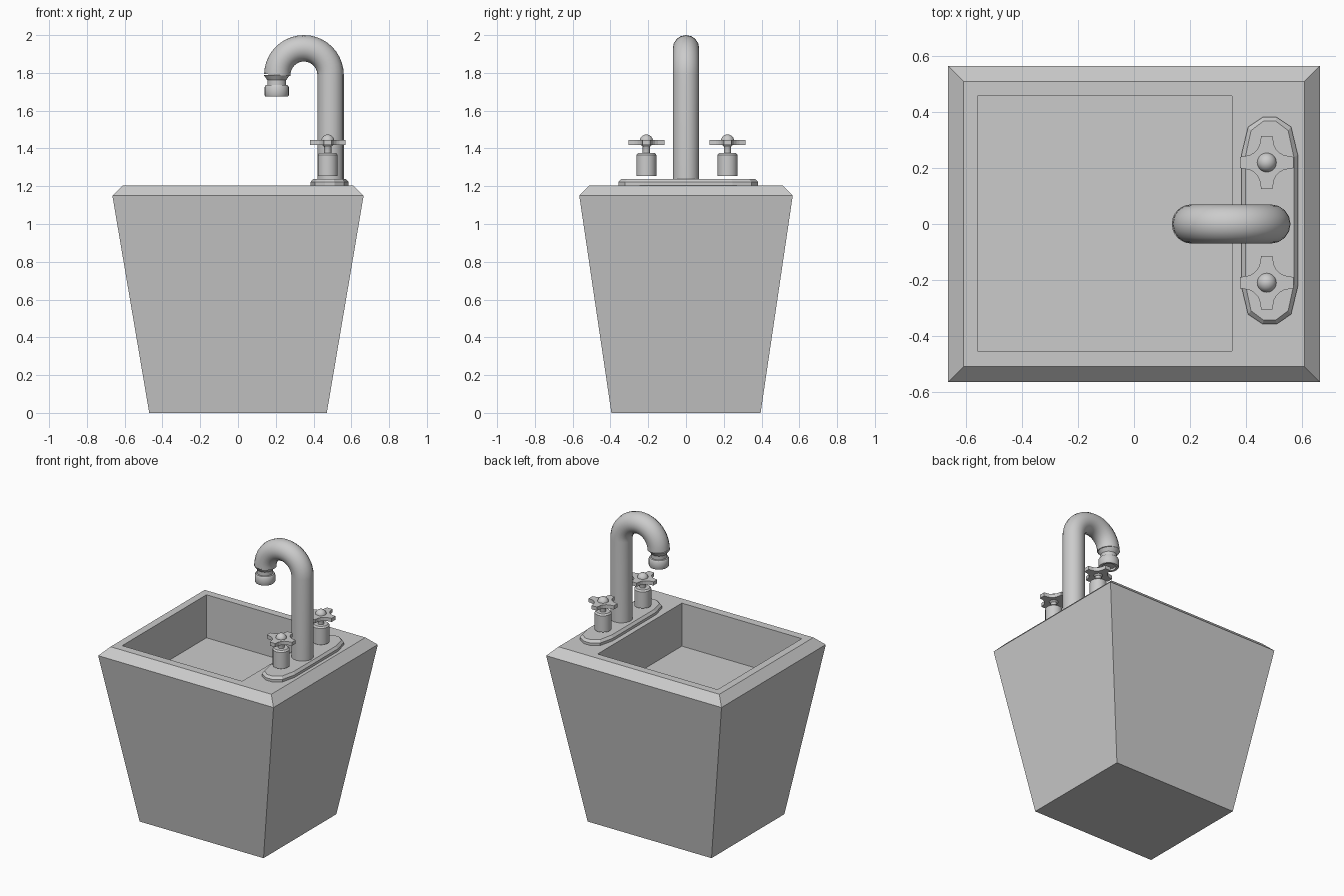
import bpy, bmesh, math

if "Cube" in bpy.data.objects:
    bpy.data.objects.remove(bpy.data.objects["Cube"])


def finish(name, bm, smooth=False):
    bmesh.ops.recalc_face_normals(bm, faces=bm.faces)
    mesh = bpy.data.meshes.new(name)
    bm.to_mesh(mesh)
    bm.free()
    obj = bpy.data.objects.new(name, mesh)
    bpy.context.collection.objects.link(obj)
    if smooth:
        shade(obj)
    return obj


def shade(obj):
    bpy.ops.object.select_all(action='DESELECT')
    obj.select_set(True)
    bpy.context.view_layer.objects.active = obj
    bpy.ops.object.shade_smooth_by_angle(angle=math.radians(35))


def loft(name, rings, smooth=False):
    """Join equal-length rings of points and cap both ends."""
    bm = bmesh.new()
    loops = [[bm.verts.new(p) for p in ring] for ring in rings]
    n = len(loops[0])
    for a, b in zip(loops, loops[1:]):
        for i in range(n):
            j = (i + 1) % n
            bm.faces.new((a[i], a[j], b[j], b[i]))
    bm.faces.new(loops[0][::-1])
    bm.faces.new(loops[-1])
    return finish(name, bm, smooth)


def rect(x0, x1, y0, y1, z):
    return [(x0, y0, z), (x1, y0, z), (x1, y1, z), (x0, y1, z)]


def turned(name, cx, cy, profile, n=24):
    """Round part from (radius, z) pairs."""
    rings = [[(cx + r * math.cos(2 * math.pi * i / n),
               cy + r * math.sin(2 * math.pi * i / n), z) for i in range(n)]
             for r, z in profile]
    return loft(name, rings, True)


# Tapered basin: outside, chamfered rim, then down into the bowl
loft("basin", [
    rect(-0.47, 0.47, -0.395, 0.395, 0),
    rect(-0.665, 0.665, -0.565, 0.565, 1.15),
    rect(-0.61, 0.61, -0.51, 0.51, 1.205),
    rect(-0.56, 0.35, -0.455, 0.458, 1.205),
    rect(-0.56, 0.35, -0.455, 0.458, 0.91),
])

# Faucet base plate with faceted ends and chamfered top
quarter = [(0.101, 0.235), (0.077, 0.335), (0.025, 0.37)]
outline = quarter + [(-x, y) for x, y in quarter[::-1]]
outline += [(-x, -y) for x, y in outline]


def plate_ring(inset, z):
    return [(0.485 + x * (1 - inset / 0.101), 0.012 + y * (1 - inset / 0.37), z)
            for x, y in outline]


loft("faucet_plate", [plate_ring(0, 1.20), plate_ring(0, 1.222),
                      plate_ring(0.014, 1.238)])

# Gooseneck spout swept along a path
R, cx, cz = 0.141, 0.349, 1.789
path = [(cx + R, 0, 1.23)] + [
    (cx + R * math.cos(math.pi * i / 20), 0, cz + R * math.sin(math.pi * i / 20))
    for i in range(21)]
curve = bpy.data.curves.new("spout", 'CURVE')
curve.dimensions = '3D'
curve.bevel_depth = 0.07
curve.bevel_resolution = 6
curve.use_fill_caps = True
spline = curve.splines.new('POLY')
spline.points.add(len(path) - 1)
for point, co in zip(spline.points, path):
    point.co = (*co, 1)
spout = bpy.data.objects.new("spout", curve)
bpy.context.collection.objects.link(spout)
bpy.ops.object.select_all(action='DESELECT')
spout.select_set(True)
bpy.context.view_layer.objects.active = spout
bpy.ops.object.convert(target='MESH')
shade(bpy.context.view_layer.objects.active)

# Nozzle: tapered neck and rounded tip
turned("nozzle", 0.205, 0, [
    (0.07, 1.79), (0.05, 1.762), (0.05, 1.737), (0.058, 1.735), (0.064, 1.725),
    (0.064, 1.682), (0.06, 1.675), (0.045, 1.675), (0.045, 1.69)])

# Cross handles
arm = [(0.095, -0.02), (0.095, 0.02), (0.062, 0.026), (0.047, 0.034)]
hx = 0.475
for side, hy in (("front", -0.21), ("back", 0.22)):
    turned(side + "_valve", hx, hy, [
        (0.053, 1.254), (0.053, 1.366), (0.044, 1.376), (0.019, 1.376),
        (0.019, 1.41), (0.026, 1.42)])
    star = []
    for k in range(4):
        c, s = round(math.cos(k * math.pi / 2)), round(math.sin(k * math.pi / 2))
        star += [(hx + x * c - y * s, hy + x * s + y * c)
                 for x, y in arm + [(0.034, 0.047), (0.026, 0.062)]]
    loft(side + "_cross_handle",
         [[(x, y, z) for x, y in star] for z in (1.419, 1.444)])
    bm = bmesh.new()
    bmesh.ops.create_uvsphere(bm, u_segments=20, v_segments=12, radius=0.035)
    bmesh.ops.translate(bm, verts=bm.verts, vec=(hx, hy, 1.439))
    finish(side + "_handle_knob", bm, True)
